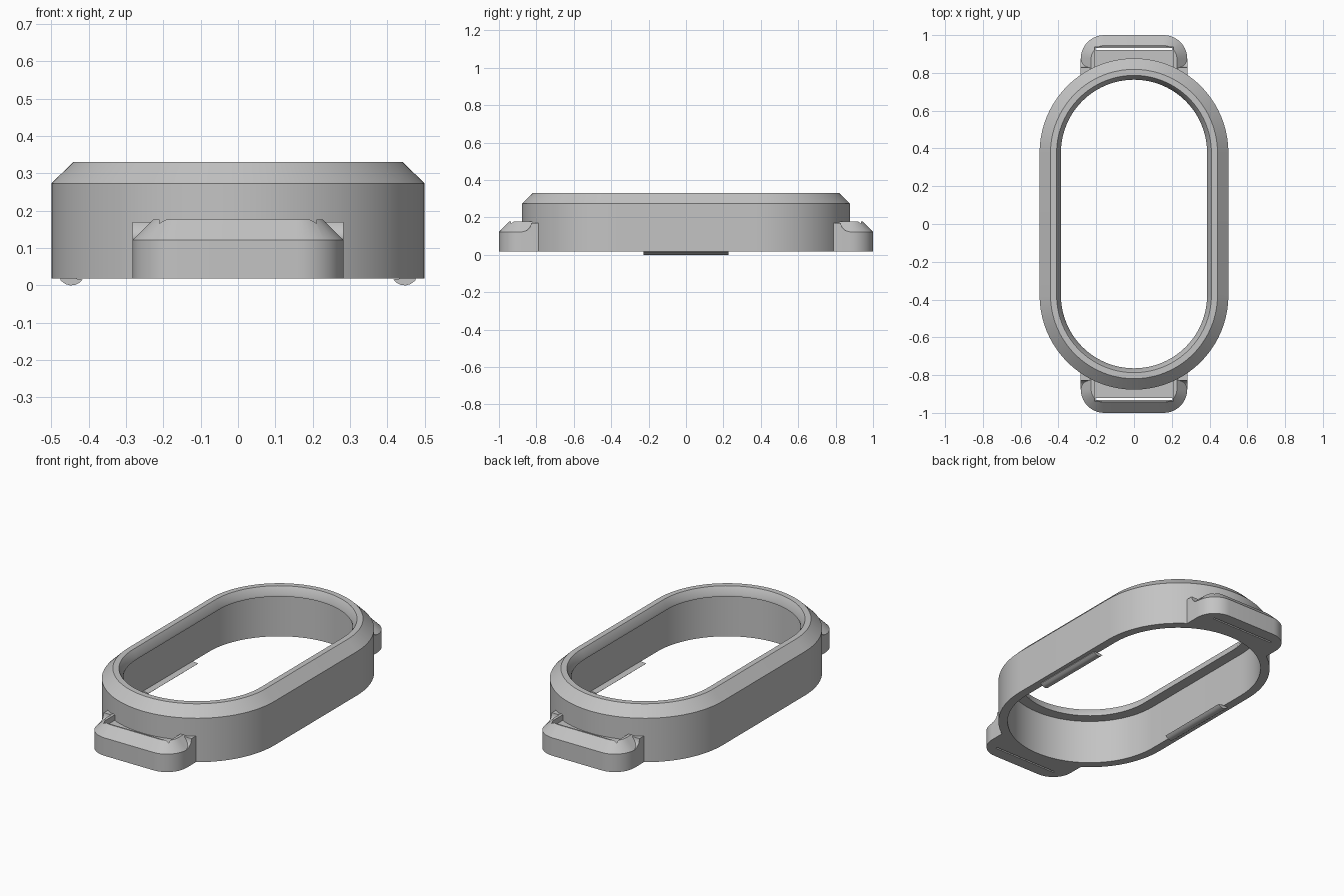
import bpy, bmesh, math
from mathutils import Matrix

cube = bpy.data.objects.get("Cube")
if cube:
    bpy.data.objects.remove(cube, do_unlink=True)

grey = bpy.data.materials.new("plain grey")
grey.use_nodes = True
grey.diffuse_color = (0.55, 0.55, 0.55, 1)
grey.node_tree.nodes["Principled BSDF"].inputs["Base Color"].default_value = grey.diffuse_color

BASE = 0.018      # underside of the case
CENTRE = 0.377    # centre of each round end
HALF = 0.282      # half width of a strap lug


def make(name, rings, closed=False):
    """Skin equal-length rings; cap both ends unless the skin closes on itself."""
    bm = bmesh.new()
    loops = [[bm.verts.new(p) for p in ring] for ring in rings]
    n = len(loops[0])
    pairs = list(zip(loops, loops[1:]))
    if closed:
        pairs.append((loops[-1], loops[0]))
    else:
        bm.faces.new(loops[0])
        bm.faces.new(loops[-1])
    for a, b in pairs:
        for i in range(n):
            j = (i + 1) % n
            bm.faces.new((a[i], a[j], b[j], b[i]))
    bmesh.ops.recalc_face_normals(bm, faces=bm.faces)
    mesh = bpy.data.meshes.new(name)
    bm.to_mesh(mesh)
    bm.free()
    mesh.materials.append(grey)
    obj = bpy.data.objects.new(name, mesh)
    bpy.context.collection.objects.link(obj)
    return obj


def activate(obj):
    bpy.ops.object.select_all(action='DESELECT')
    obj.select_set(True)
    bpy.context.view_layer.objects.active = obj


def smooth(obj):
    activate(obj)
    bpy.ops.object.shade_smooth_by_angle(angle=math.radians(30))


def box(name, x, y0, y1, z0, z1):
    return make(name, [[(-x, y0, z), (x, y0, z), (x, y1, z), (-x, y1, z)] for z in (z0, z1)])


def cut(obj, cutter):
    cutter.hide_render = True
    mod = obj.modifiers.new("cut", 'BOOLEAN')
    mod.operation = 'DIFFERENCE'
    mod.solver = 'EXACT'
    mod.object = cutter
    activate(obj)
    bpy.ops.object.modifier_apply(modifier=mod.name)
    bpy.data.objects.remove(cutter, do_unlink=True)


def arc(cx, cy, r, start, end, steps):
    angles = [math.radians(start + (end - start) * i / steps) for i in range(steps + 1)]
    return [(cx + r * math.cos(a), cy + r * math.sin(a)) for a in angles]


def stadium(r, z):
    pts = arc(0, CENTRE, r, 0, 180, 40) + arc(0, -CENTRE, r, 180, 360, 40)
    return [(x, y, z) for x, y in pts]


def lug_outline(inset, z):
    """Rounded outer corners, with the back following the case wall."""
    w, r = HALF - inset, 0.125 - inset
    back = math.degrees(math.acos(w / 0.475))
    pts = arc(w - r, 1 - inset - r, r, 0, 90, 10)
    pts += arc(r - w, 1 - inset - r, r, 90, 180, 10)
    pts += arc(0, CENTRE, 0.475, 180 - back, back, 24)
    return [(x, y, z) for x, y in pts]


def add_opposite(obj, name):
    """Copy a front part to the back by a half turn."""
    twin = obj.copy()
    twin.data = obj.data.copy()
    twin.name = name
    twin.data.transform(Matrix.Rotation(math.pi, 4, 'Z'))
    bpy.context.collection.objects.link(twin)


# Case ring: outer chamfer, bevelled opening and a lip over the inner wall
profile = [(0.45, BASE), (0.5, BASE), (0.5, 0.273), (0.442, 0.33),
           (0.41, 0.33), (0.387, 0.29), (0.387, 0.278), (0.45, 0.278)]
smooth(make("case_ring", [stadium(r, z) for r, z in profile], closed=True))

# Strap lugs: chamfered top, sunken shelf and a thin slot right through
lug = make("back_lug", [lug_outline(0, BASE), lug_outline(0, 0.122), lug_outline(0.055, 0.177)])
cut(lug, box("shelf_cutter", 0.21, 0.7, 0.936, 0.145, 0.3))
cut(lug, box("slot_cutter", 0.205, 0.921, 0.931, -0.1, 0.2))
smooth(lug)
add_opposite(lug, "front_lug")

# Flared ears joining each lug to the case
for side, sign in (("left", 1), ("right", -1)):
    curve = arc(0.875, 0.17, 0.046, 180, 270, 8)
    outline = [(0.777, 0.1), (0.777, 0.17)] + curve + [(0.875, 0.1)]
    ear = make(side + "_back_ear", [[(sign * x, y, z) for y, z in outline] for x in (0.215, HALF)])
    smooth(ear)
    add_opposite(ear, ("right" if sign > 0 else "left") + "_front_ear")

# Snap ridges under the long sides
ridge = [(0.415, 0.016), (0.425, 0.007), (0.437, 0.001), (0.45, 0),
         (0.463, 0.004), (0.476, 0.014), (0.476, 0.02), (0.45, 0.02)]
for side, sign in (("left", 1), ("right", -1)):
    smooth(make(side + "_snap_ridge", [[(sign * x, y, z) for x, z in ridge] for y in (-0.227, 0.227)]))
